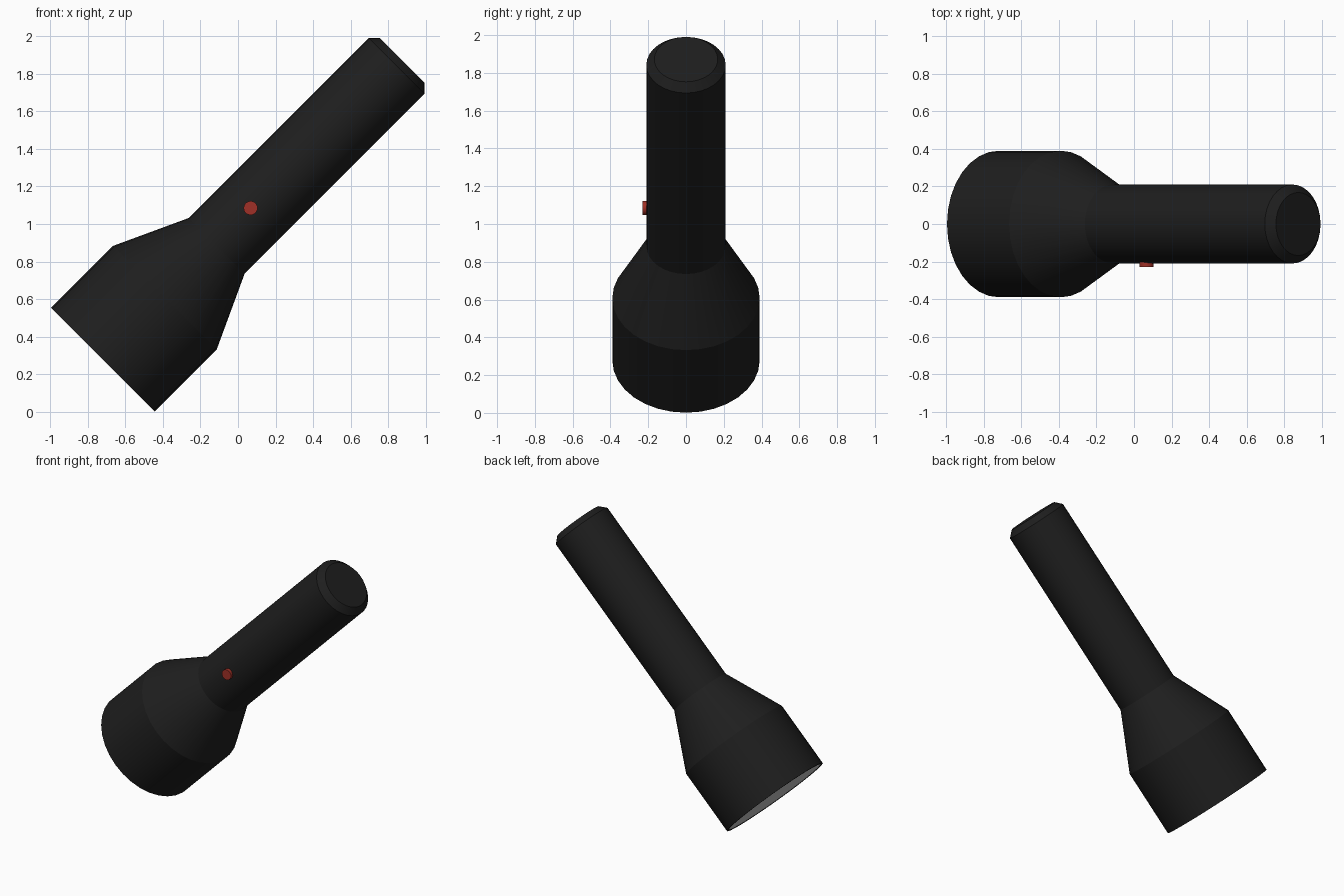
import bpy, bmesh, math
from mathutils import Matrix, Vector

if "Cube" in bpy.data.objects:
    bpy.data.objects.remove(bpy.data.objects["Cube"])

SIDES = 32
# Torch axis: from the lens centre, tilted 45 degrees towards +x
AXIS = Matrix.Translation((-0.72, 0, 0.277)) @ Matrix.Rotation(math.radians(45), 4, 'Y')


def material(name, color):
    m = bpy.data.materials.new(name)
    m.diffuse_color = (*color, 1)
    m.use_nodes = True
    m.node_tree.nodes["Principled BSDF"].inputs["Base Color"].default_value = m.diffuse_color
    return m


def lathe(name, profile, matrix, mat, sides=SIDES):
    """Revolve (radius, height) points around local z; radius 0 ends become flat caps."""
    bm = bmesh.new()
    rings = []
    for r, h in profile:
        rings.append([bm.verts.new((r * math.cos(2 * math.pi * i / sides),
                                    r * math.sin(2 * math.pi * i / sides), h))
                      for i in range(sides)])
    for a, b in zip(rings, rings[1:]):
        for i in range(sides):
            j = (i + 1) % sides
            bm.faces.new((a[i], a[j], b[j], b[i]))
    bm.faces.new(rings[0][::-1])
    bm.faces.new(rings[-1])
    bmesh.ops.recalc_face_normals(bm, faces=bm.faces)
    bm.transform(matrix)
    mesh = bpy.data.meshes.new(name)
    bm.to_mesh(mesh)
    bm.free()
    ob = bpy.data.objects.new(name, mesh)
    bpy.context.collection.objects.link(ob)
    mesh.materials.append(mat)
    bpy.context.view_layer.objects.active = ob
    ob.select_set(True)
    bpy.ops.object.shade_smooth_by_angle(angle=math.radians(20))
    ob.select_set(False)
    return ob


black = material("black_plastic", (0.013, 0.013, 0.013))
red = material("red_button", (0.35, 0.03, 0.02))
glass = material("lens_grey", (0.6, 0.6, 0.6))

# Body: shallow lens seat, rim, head, shoulder, handle, chamfered tail
lathe("torch_body", [(0.375, 0.006), (0.375, 0), (0.39, 0), (0.39, 0.468), (0.21, 0.858),
                     (0.21, 2.213), (0.168, 2.255)], AXIS, black)

# Lens disc seated in the rim
lathe("lens", [(0.374, 0.003), (0.374, 0.02)], AXIS, glass)

# Round switch on the front of the handle
lathe("switch_button", [(0.037, -0.03), (0.037, 0.03)],
      Matrix.Translation((0.067, -0.2, 1.085)) @ Matrix.Rotation(math.radians(90), 4, 'X'),
      red, 24)
